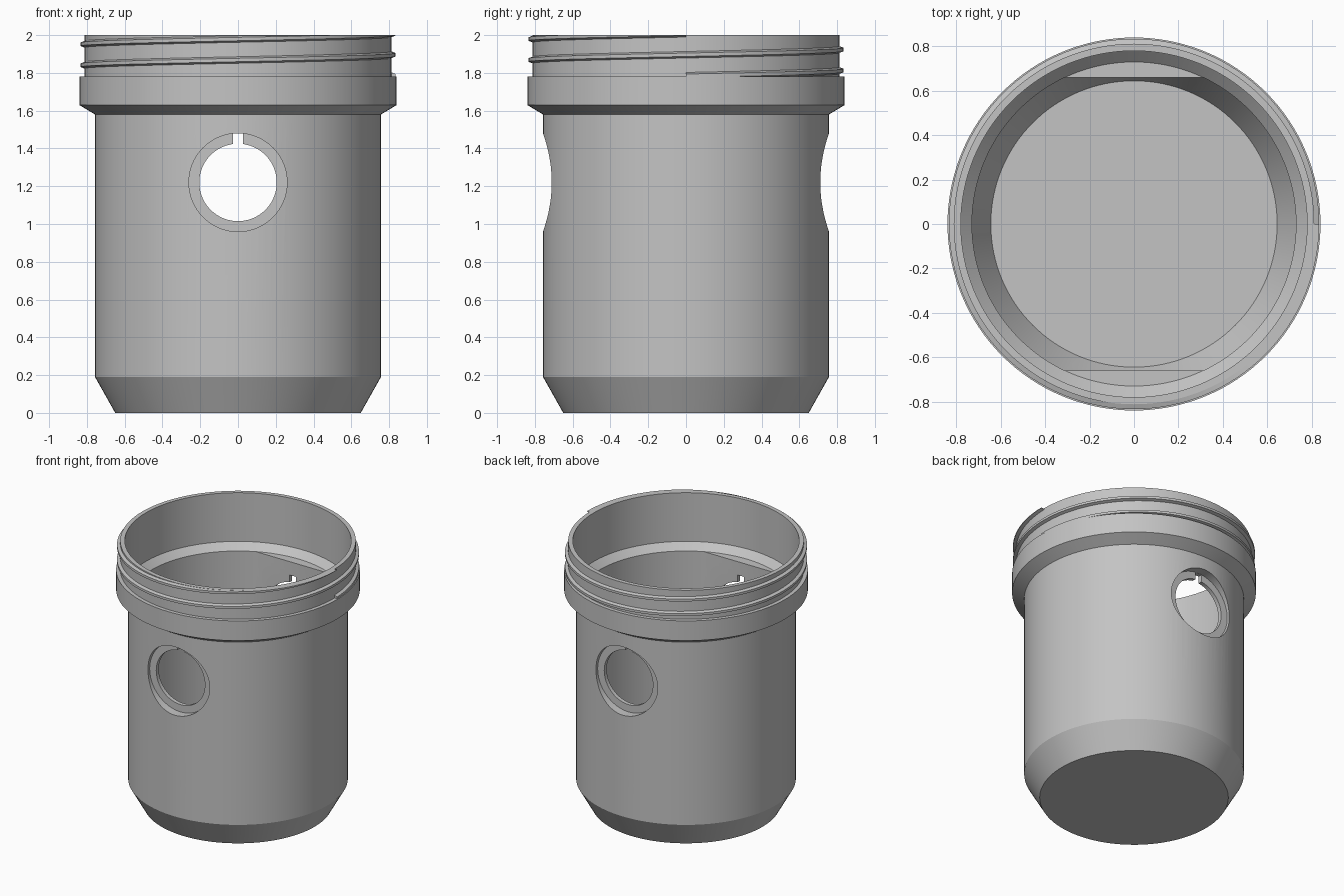
import bpy, bmesh, math
from mathutils import Matrix, Vector

cube = bpy.data.objects.get("Cube")
if cube:
    bpy.data.objects.remove(cube, do_unlink=True)

SIDES = 128
HOLE_Z = 1.22
FLAT_Y = 0.66

grey = bpy.data.materials.new("plain grey")
grey.use_nodes = True
colour = (0.55, 0.55, 0.55, 1)
grey.diffuse_color = colour
grey.node_tree.nodes["Principled BSDF"].inputs["Base Color"].default_value = colour


def add_object(name, bm):
    bmesh.ops.recalc_face_normals(bm, faces=bm.faces)
    mesh = bpy.data.meshes.new(name)
    bm.to_mesh(mesh)
    bm.free()
    mesh.materials.append(grey)
    obj = bpy.data.objects.new(name, mesh)
    bpy.context.collection.objects.link(obj)
    return obj


def revolve(profile):
    """Solid of revolution from (radius, height) points, capped at both ends."""
    bm = bmesh.new()
    rings = []
    for r, z in profile:
        rings.append([bm.verts.new((r * math.cos(a), r * math.sin(a), z))
                      for a in (math.tau * i / SIDES for i in range(SIDES))])
    for low, high in zip(rings, rings[1:]):
        for i in range(SIDES):
            j = (i + 1) % SIDES
            bm.faces.new((low[i], low[j], high[j], high[i]))
    bm.faces.new(rings[0][::-1])
    bm.faces.new(rings[-1])
    return bm


def cylinder_y(radius, y0, y1):
    bm = bmesh.new()
    place = Matrix.Translation((0, (y0 + y1) / 2, HOLE_Z)) @ Matrix.Rotation(math.pi / 2, 4, 'X')
    bmesh.ops.create_cone(bm, cap_ends=True, segments=72, radius1=radius,
                          radius2=radius, depth=y1 - y0, matrix=place)
    return bm


def activate(obj):
    bpy.ops.object.select_all(action='DESELECT')
    obj.select_set(True)
    bpy.context.view_layer.objects.active = obj


def cut(target, bm):
    cutter = add_object("cutter", bm)
    cutter.hide_render = True
    mod = target.modifiers.new("cut", 'BOOLEAN')
    mod.operation = 'DIFFERENCE'
    mod.solver = 'EXACT'
    mod.object = cutter
    activate(target)
    bpy.ops.object.modifier_apply(modifier=mod.name)
    bpy.data.objects.remove(cutter, do_unlink=True)


def smooth(obj):
    activate(obj)
    bpy.ops.object.shade_smooth_by_angle(angle=math.radians(25))


# Cup body with tapered foot, collar and neck
body = add_object("cup_body", revolve([
    (0.65, 0), (0.757, 0.19), (0.757, 1.58), (0.84, 1.63),
    (0.84, 1.78), (0.812, 1.78), (0.812, 2.0)]))

# Neck cavity, with a sloped ledge at its bottom
cut(body, revolve([(0.73, 1.58), (0.78, 1.63), (0.78, 2.1)]))

# Main cavity, with flat inner walls at front and back
cavity = revolve([(0.645, 0.03), (0.73, 0.19), (0.73, 1.6)])
for side in (-1, 1):
    result = bmesh.ops.bisect_plane(
        cavity, geom=cavity.verts[:] + cavity.edges[:] + cavity.faces[:],
        plane_co=(0, side * FLAT_Y, 0), plane_no=(0, side, 0), clear_outer=True)
    rim = [e for e in result["geom_cut"] if isinstance(e, bmesh.types.BMEdge)]
    bmesh.ops.contextual_create(cavity, geom=rim)
cut(body, cavity)

# Front and back ports: recess, through hole and key slot
for side in (-1, 1):
    cut(body, cylinder_y(0.26, *sorted((side * 0.69, side * 0.9))))
cut(body, cylinder_y(0.205, -1, 1))
slot = bmesh.new()
bmesh.ops.create_cube(slot, size=1, matrix=Matrix.Translation((0, 0, HOLE_Z + 0.218))
                      @ Matrix.Diagonal((0.055, 2, 0.08, 1)))
cut(body, slot)
smooth(body)

# Screw thread: two turns around the neck, trimmed at the rim
thread = bmesh.new()
section = [(0.805, -0.02), (0.834, -0.009), (0.834, 0.009), (0.805, 0.02)]
TURNS, START, PITCH = 2, 1.785, 0.111
steps = TURNS * SIDES
loops = []
for i in range(steps + 1):
    a = math.tau * i / SIDES
    z = START + PITCH * i / SIDES
    loops.append([thread.verts.new((r * math.cos(a), r * math.sin(a), min(z + dz, 2.0)))
                  for r, dz in section])
for p, q in zip(loops, loops[1:]):
    for k in range(4):
        n = (k + 1) % 4
        thread.faces.new((p[k], p[n], q[n], q[k]))
thread.faces.new(loops[0][::-1])
thread.faces.new(loops[-1])
smooth(add_object("screw_thread", thread))
